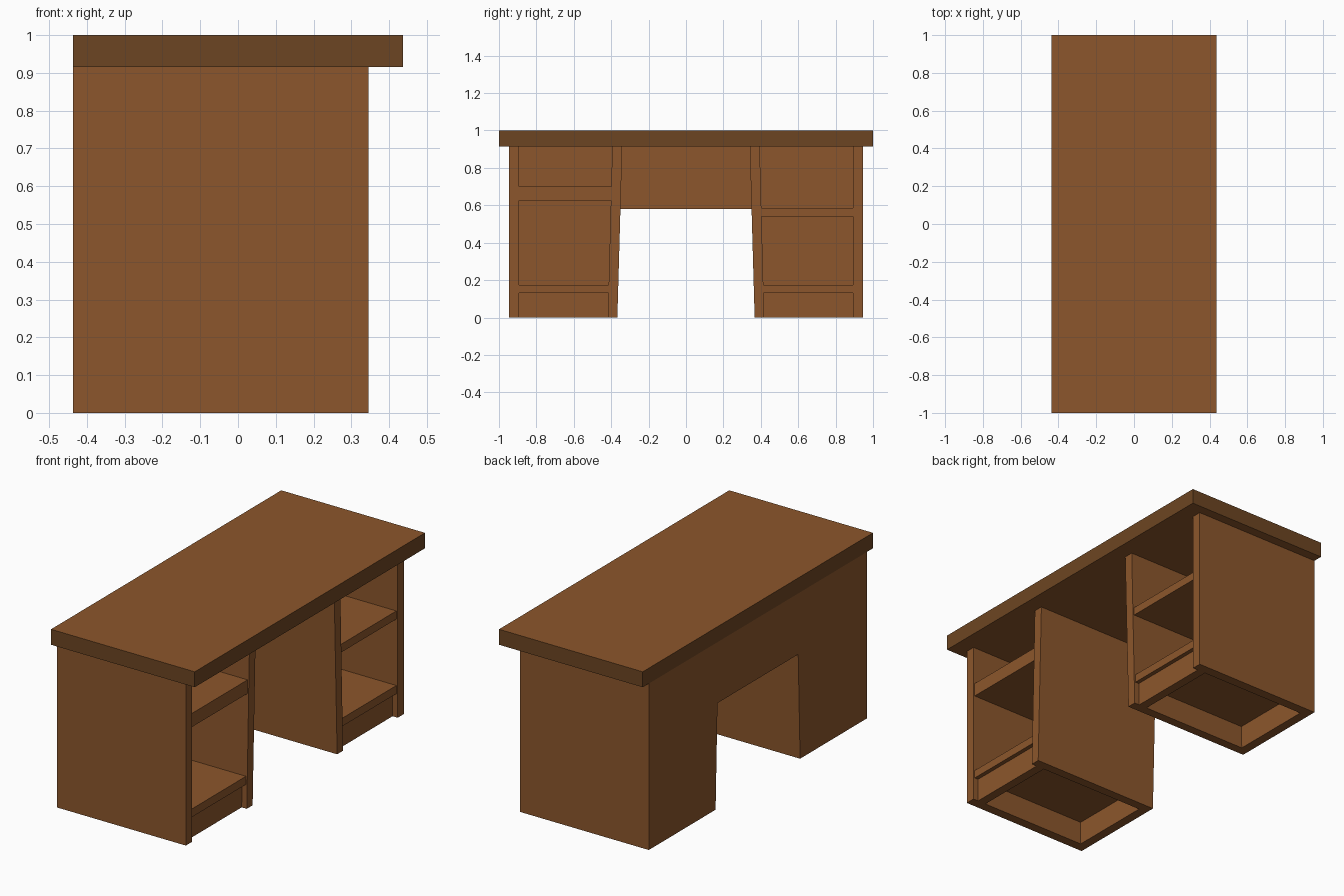
import bpy, bmesh

if "Cube" in bpy.data.objects:
    bpy.data.objects.remove(bpy.data.objects["Cube"])


def material(name, rgb):
    m = bpy.data.materials.new(name)
    m.diffuse_color = (*rgb, 1.0)
    m.use_nodes = True
    m.node_tree.nodes["Principled BSDF"].inputs["Base Color"].default_value = m.diffuse_color
    return m


WOOD = material("warm_brown_wood", (0.262, 0.094, 0.025))
EDGE = material("dark_edge_wood", (0.152, 0.060, 0.016))


def prism(name, profile, x0, x1):
    """Extrude a y-z outline along x."""
    bm = bmesh.new()
    face = bm.faces.new([bm.verts.new((x0, y, z)) for y, z in profile])
    ext = bmesh.ops.extrude_face_region(bm, geom=[face])
    verts = [v for v in ext["geom"] if isinstance(v, bmesh.types.BMVert)]
    bmesh.ops.translate(bm, vec=(x1 - x0, 0, 0), verts=verts)
    bmesh.ops.recalc_face_normals(bm, faces=bm.faces)
    mesh = bpy.data.meshes.new(name)
    bm.to_mesh(mesh)
    bm.free()
    mesh.materials.append(WOOD)
    ob = bpy.data.objects.new(name, mesh)
    bpy.context.collection.objects.link(ob)
    return ob


BACK, BACK_IN, FRONT = -0.437, -0.385, 0.346   # depth lines along x
SHELF_FRONT, KICK_FRONT = 0.338, 0.315
TOP = 0.915                                    # underside of the desk top
OUT, OUT_IN = 0.947, 0.893                     # outer side panel


def leg_face(z):                               # knee-hole face, leaning
    return 0.367 - 0.026 * z / TOP


def leg_inner(z):                              # cupboard face of the same panel
    return 0.418 - 0.024 * z / TOP


def band(s, a, b, z0, z1):
    """Outline between two height-dependent y lines, on side s."""
    return [(s * a(z0), z0), (s * b(z0), z0), (s * b(z1), z1), (s * a(z1), z1)]


outer = lambda z: OUT
outer_in = lambda z: OUT_IN

# Desk top with darker edge band
top = prism("desk_top", [(-1, TOP), (1, TOP), (1, 1), (-1, 1)], BACK, 0.437)
top.data.materials.append(EDGE)
for p in top.data.polygons:
    p.material_index = 1 if abs(p.normal.z) < 0.5 else 0

# Two pedestals with panels, kick board and shelves
for s, side, shelf in ((-1, "left", (0.625, 0.70)), (1, "right", (0.54, 0.585))):
    prism(side + "_outer_panel", band(s, outer, outer_in, 0, TOP), BACK_IN, FRONT)
    prism(side + "_inner_panel", band(s, leg_inner, leg_face, 0, TOP), BACK_IN, FRONT)
    prism(side + "_back_panel", band(s, outer, leg_face, 0, TOP), BACK, BACK_IN)
    prism(side + "_kick_board", band(s, outer_in, leg_inner, 0, 0.13), KICK_FRONT - 0.05, KICK_FRONT)
    prism(side + "_bottom_shelf", band(s, outer_in, leg_inner, 0.13, 0.175), BACK_IN, SHELF_FRONT)
    prism(side + "_middle_shelf", band(s, outer_in, leg_inner, *shelf), BACK_IN, SHELF_FRONT)

# Modesty panel closing the back of the knee hole
a, b = leg_face(0.58), leg_face(TOP)
prism("modesty_panel", [(-a, 0.58), (a, 0.58), (b, TOP), (-b, TOP)], BACK, BACK_IN)
